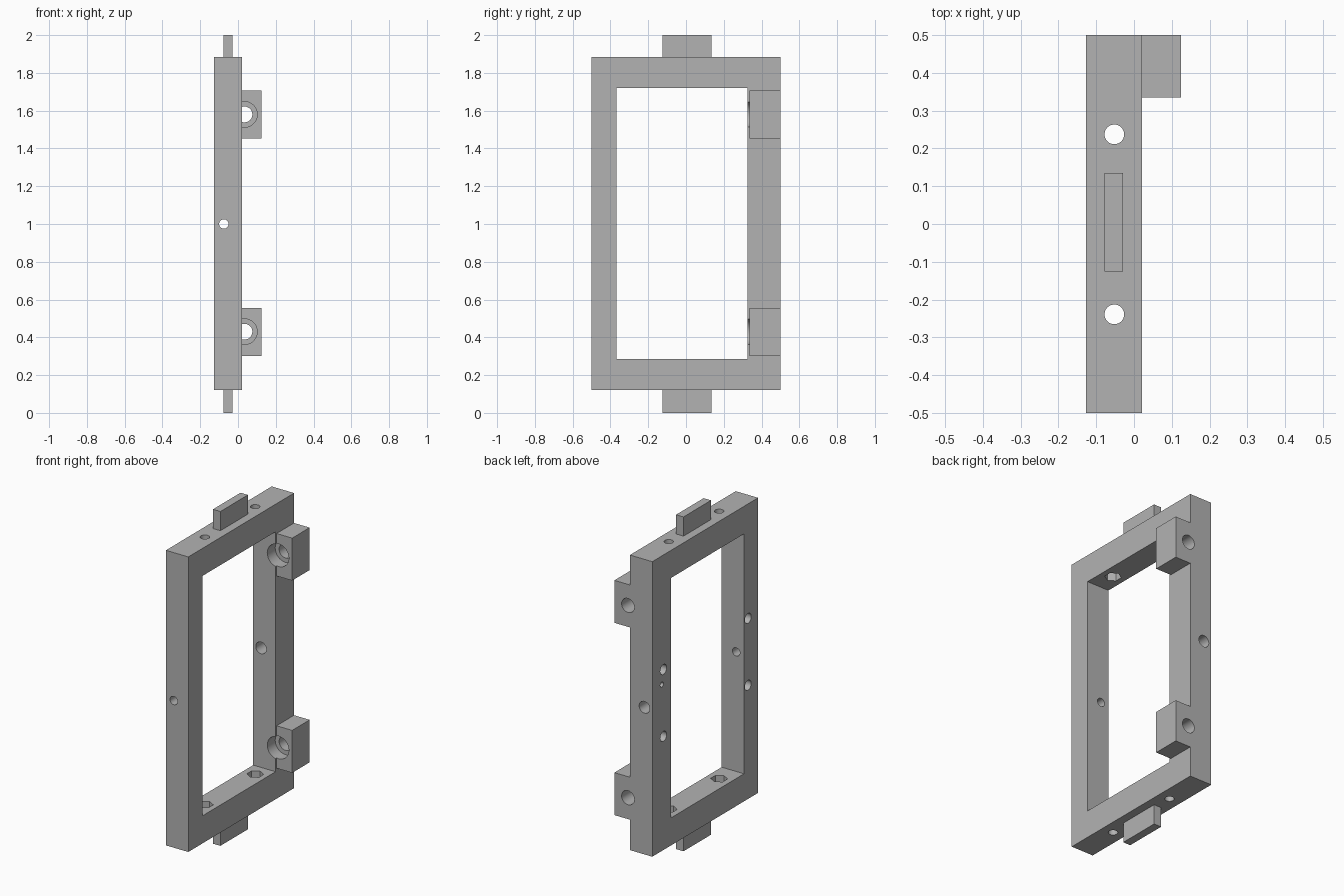
import bpy
import bmesh
import math
from mathutils import Matrix

cube = bpy.data.objects.get("Cube")
if cube:
    bpy.data.objects.remove(cube, do_unlink=True)

grey = bpy.data.materials.new("plain grey")
grey.use_nodes = True
color = (0.45, 0.45, 0.45, 1)
grey.diffuse_color = color
grey.node_tree.nodes["Principled BSDF"].inputs["Base Color"].default_value = color


def make_object(name, bm):
    mesh = bpy.data.meshes.new(name)
    bm.to_mesh(mesh)
    bm.free()
    mesh.materials.append(grey)
    obj = bpy.data.objects.new(name, mesh)
    bpy.context.collection.objects.link(obj)
    return obj


def box(name, low, high):
    bm = bmesh.new()
    bmesh.ops.create_cube(bm, size=1)
    for v in bm.verts:
        v.co = [a + (b - a) * (c + 0.5) for a, b, c in zip(low, high, v.co)]
    return make_object(name, bm)


def bore(axis, center, radius, start, end, sides=32):
    """Prism cutter along an axis, with its two ends given on that axis."""
    turn = {"x": Matrix.Rotation(math.pi / 2, 4, "Y"),
            "y": Matrix.Rotation(math.pi / 2, 4, "X"),
            "z": Matrix.Rotation(math.pi / 2, 4, "Z")}[axis]
    pos = list(center)
    pos.insert("xyz".index(axis), (start + end) / 2)
    if sides == 6:
        turn = Matrix.Identity(4)
    bm = bmesh.new()
    bmesh.ops.create_cone(bm, cap_ends=True, segments=sides, radius1=radius,
                          radius2=radius, depth=end - start,
                          matrix=Matrix.Translation(pos) @ turn)
    obj = make_object("hole_cutter", bm)
    obj.hide_render = True
    return obj


def cut(target, cutters):
    bpy.ops.object.select_all(action="DESELECT")
    bpy.context.view_layer.objects.active = target
    target.select_set(True)
    for c in cutters:
        mod = target.modifiers.new("cut", "BOOLEAN")
        mod.operation = "DIFFERENCE"
        mod.solver = "EXACT"
        mod.object = c
        bpy.ops.object.modifier_apply(modifier=mod.name)
    bpy.ops.object.shade_smooth_by_angle(angle=math.radians(30))


X0, X1 = -0.127, 0.021
Z0, Z1 = 0.12, 1.885
IN_Y0, IN_Y1, IN_Z0, IN_Z1 = -0.367, 0.325, 0.285, 1.72

# Rectangular frame and its opening
frame = box("frame", (X0, -0.5, Z0), (X1, 0.5, Z1))
opening = box("opening_cutter", (-0.3, IN_Y0, IN_Z0), (0.3, IN_Y1, IN_Z1))
cutters = [opening]

# Bolt holes through top and bottom bars, with hexagonal nut pockets inside
for y in (-0.239, 0.237):
    cutters += [bore("z", (-0.052, y), 0.026, -0.1, 2.1),
                bore("z", (-0.052, y), 0.046, IN_Z0 - 0.05, IN_Z0 + 0.05, 6),
                bore("z", (-0.052, y), 0.046, IN_Z1 - 0.05, IN_Z1 + 0.05, 6)]

# Cross holes halfway up the posts
cutters += [bore("y", (-0.075, 1.0), 0.025, -0.6, -0.3),
            bore("y", (-0.075, 1.0), 0.035, 0.25, 0.6)]

# Blind sockets in the flat side
for y in (-0.405, 0.395):
    for z in (0.8, 1.2):
        cutters.append(bore("x", (y, z), 0.03, X0 - 0.05, X0 + 0.05))
cutters.append(bore("x", (0.41, 1.115), 0.015, X0 - 0.05, X0 + 0.05))

# Counterbored hinge holes shared by post and blocks
hinge_holes = {}
for z in (0.43, 1.58):
    hinge_holes[z] = [bore("y", (0.034, z), 0.042, 0.25, 0.6),
                      bore("y", (0.034, z), 0.068, 0.25, 0.4)]
    cutters += hinge_holes[z]
cut(frame, cutters)

# Hinge blocks on the back post
for name, z in (("lower_hinge_block", 0.43), ("upper_hinge_block", 1.58)):
    block = box(name, (X1, 0.335, z - 0.128), (0.124, 0.5, z + 0.126))
    cut(block, hinge_holes[z])

# Tabs at top and bottom
box("bottom_tab", (-0.078, -0.125, 0), (-0.029, 0.135, Z0))
box("top_tab", (-0.078, -0.125, Z1), (-0.029, 0.135, 2.0))

# Remove the spent cutters
for obj in list(bpy.data.objects):
    if "cutter" in obj.name:
        bpy.data.objects.remove(obj, do_unlink=True)
